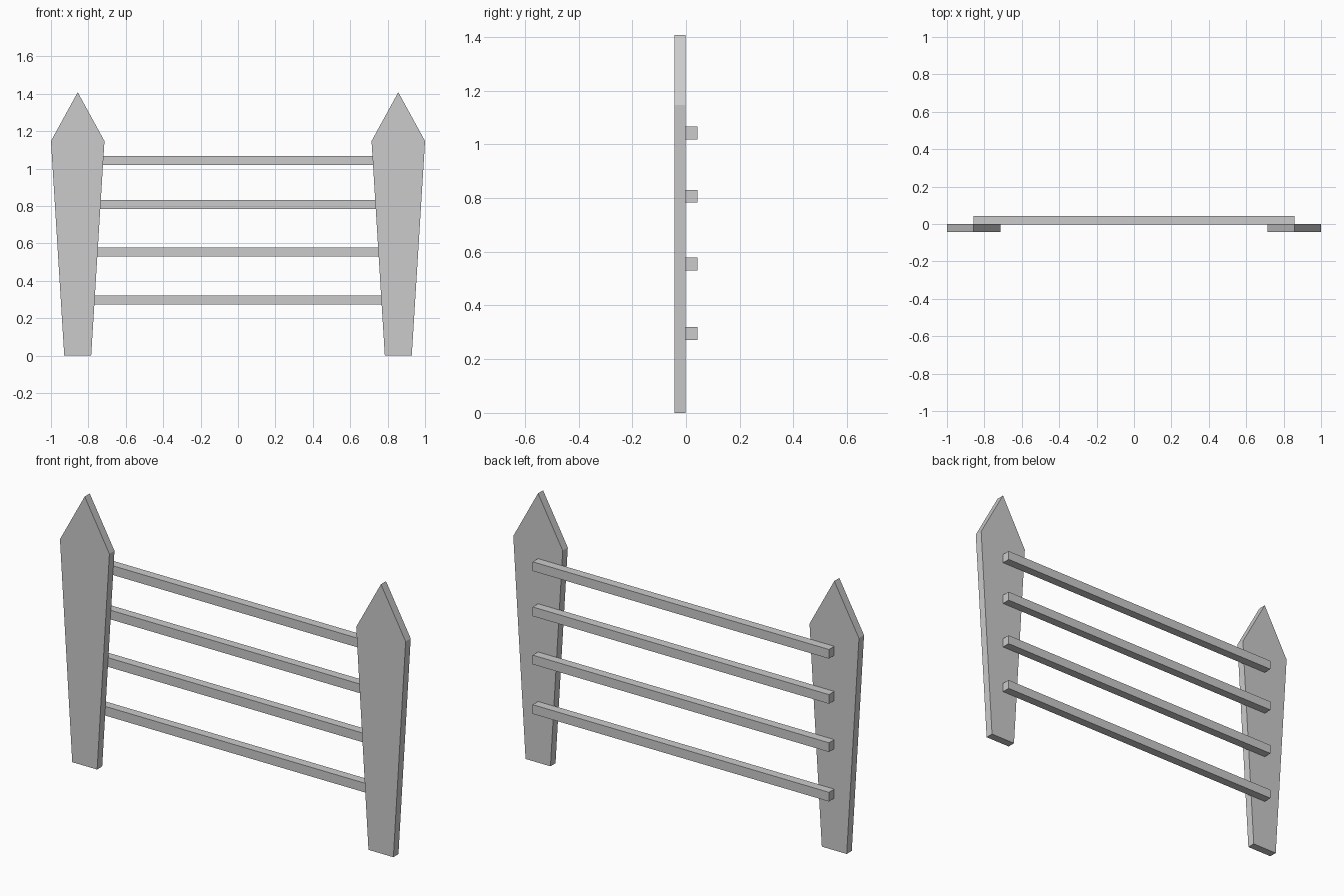
import bpy

if "Cube" in bpy.data.objects:
    bpy.data.objects.remove(bpy.data.objects["Cube"])


def extruded_profile(name, profile, y0, y1):
    """Solid made from an x-z outline (counter-clockwise from the front), front at y0."""
    n = len(profile)
    verts = [(x, y, z) for y in (y0, y1) for x, z in profile]
    faces = [list(range(n)), list(range(2 * n - 1, n - 1, -1))]
    for i in range(n):
        j = (i + 1) % n
        faces.append([j, i, n + i, n + j])
    mesh = bpy.data.meshes.new(name)
    mesh.from_pydata(verts, [], faces)
    obj = bpy.data.objects.new(name, mesh)
    bpy.context.collection.objects.link(obj)
    return obj


# Tapered, pointed posts
POST_X = 0.857
post_outline = [(-0.072, 0), (0.072, 0), (0.143, 1.147), (0, 1.408), (-0.143, 1.147)]
for side, x in (("left", -POST_X), ("right", POST_X)):
    extruded_profile(f"{side}_post", [(x + px, z) for px, z in post_outline],
                     -0.043, -0.001)

# Square rails fixed to the back of the posts
for i, z in enumerate((0.296, 0.555, 0.807, 1.043)):
    h = 0.024
    outline = [(-POST_X, z - h), (POST_X, z - h), (POST_X, z + h), (-POST_X, z + h)]
    extruded_profile(f"rail_{i + 1}", outline, -0.003, 0.043)
